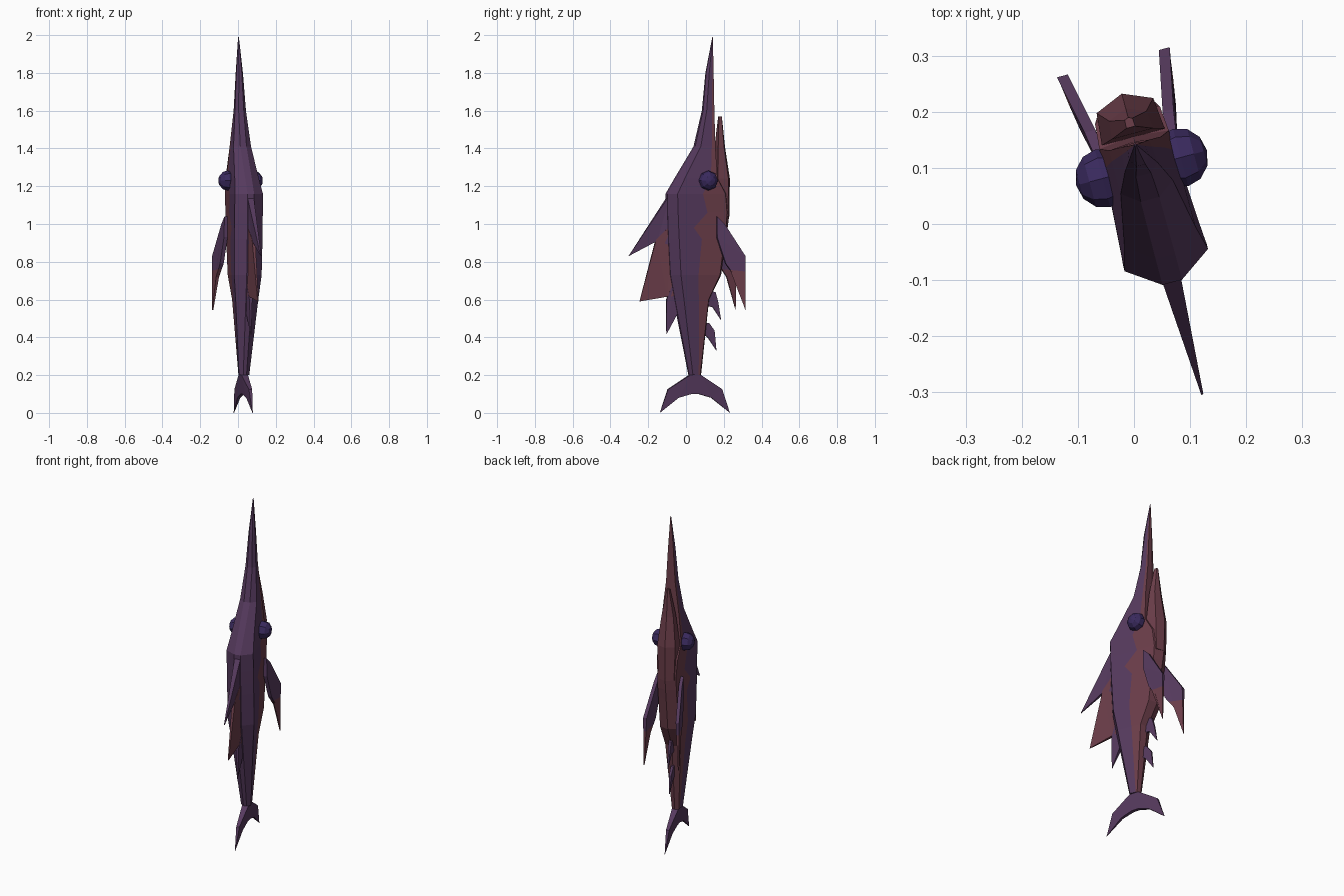
import bpy, bmesh, math
from mathutils import Vector

if "Cube" in bpy.data.objects:
    bpy.data.objects.remove(bpy.data.objects["Cube"])

# Fish frame: s = sideways, d = back(-) to belly(+), z = up; turned about z
TURN = math.radians(15)
CENTRE = 0.039


def P(s, d, z):
    s += CENTRE
    c, n = math.cos(TURN), math.sin(TURN)
    return Vector((s * c - d * n, s * n + d * c, z))


def material(name, rgb):
    m = bpy.data.materials.new(name)
    lin = [(v / 255 / 12.92 if v < 10.3 else ((v / 255 + 0.055) / 1.055) ** 2.4) for v in rgb]
    m.diffuse_color = (*lin, 1)
    m.use_nodes = True
    m.node_tree.nodes["Principled BSDF"].inputs["Base Color"].default_value = m.diffuse_color
    return m


PURPLE = material("purple_skin", (86, 58, 94))
RED = material("red_brown_skin", (108, 62, 74))
INDIGO = material("indigo_eye", (58, 42, 94))


def finish(bm, name, mats):
    bmesh.ops.recalc_face_normals(bm, faces=bm.faces)
    me = bpy.data.meshes.new(name)
    bm.to_mesh(me)
    bm.free()
    for m in mats:
        me.materials.append(m)
    ob = bpy.data.objects.new(name, me)
    bpy.context.collection.objects.link(ob)
    return ob


def loft(name, rings, mats, rule):
    """Skin closed rings of (s, d, z); rule(i) gives the colour of side strip i."""
    bm = bmesh.new()
    vs = [[bm.verts.new(P(*p)) for p in r] for r in rings]
    n = len(vs[0])
    for a, b in zip(vs, vs[1:]):
        for i in range(n):
            j = (i + 1) % n
            bm.faces.new((a[i], a[j], b[j], b[i])).material_index = rule(i)
    bm.faces.new(vs[0])
    bm.faces.new(vs[-1])
    return finish(bm, name, mats)


def fin(name, pts, mats, split=None):
    """Wedge fin from outline points (d, z, half thickness, sideways offset);
    faces below the split height take the second colour."""
    bm = bmesh.new()
    sides = [[bm.verts.new(P(s + k * t, d, z)) for d, z, t, s in pts] for k in (1, -1)]
    for side in sides:
        bm.faces.new(side)
    n = len(pts)
    for i in range(n):
        j = (i + 1) % n
        bm.faces.new((sides[0][i], sides[0][j], sides[1][j], sides[1][i]))
    bmesh.ops.triangulate(bm, faces=bm.faces[:])
    if split:
        bmesh.ops.bisect_plane(bm, geom=bm.verts[:] + bm.edges[:] + bm.faces[:],
                               plane_co=(0, 0, split[0]), plane_no=(0, split[1], 1))
        for f in bm.faces:
            c = f.calc_center_median()
            f.material_index = int(c.z + split[1] * c.y < split[0])
    return finish(bm, name, mats)


# Body and bill: z, back d, back half width, shoulder d, shoulder half width,
# lower d, lower half width, keel d, colour border fraction
SECTIONS = [
    (1.99, .134, .001, .135, .002, .136, .002, .137, .6),
    (1.80, .098, .008, .112, .018, .137, .015, .140, .7),
    (1.60, .080, .014, .095, .030, .138, .026, .142, .7),
    (1.41, .035, .017, .058, .048, .138, .048, .144, .75),
    (1.24, -.07, .018, -.035, .066, .145, .064, .152, .8),
    (1.16, -.118, .018, -.077, .077, .190, .060, .222, .53),
    (1.06, -.116, .018, -.074, .077, .200, .054, .228, .60),
    (0.98, -.113, .018, -.071, .077, .195, .054, .218, .32),
    (0.92, -.111, .018, -.068, .077, .186, .054, .209, .50),
    (0.73, -.100, .018, -.058, .075, .162, .052, .182, .45),
    (0.60, -.075, .016, -.038, .062, .102, .044, .116, .60),
    (0.20, .005, .009, .020, .028, .062, .020, .072, .80),
]
rings = []
for z, ta, tw, ua, uw, la, lw, k, f in SECTIONS:
    half = [(tw, ta), (uw, ua), (uw + f * (lw - uw), ua + f * (la - ua)), (lw, la)]
    ring = [(s, d, z) for s, d in half] + [(0, k, z)]
    ring += [(-s, d, z) for s, d in reversed(half)]
    rings.append(ring)
loft("body_and_bill", rings, [PURPLE, RED], lambda i: int(2 <= i <= 5))

# Lower jaw: z, inner d, outer d, half width
JAW = [(1.57, .168, .186, .008), (1.41, .156, .203, .038),
       (1.24, .150, .230, .058), (1.04, .150, .227, .050)]
loft("lower_jaw", [[(w, a, z), (w * .9, b - .022 * w / .058, z), (0, b, z),
                    (-w * .9, b - .022 * w / .058, z), (-w, a, z)] for z, a, b, w in JAW],
     [RED], lambda i: 0)

# Fins along the back
fin("front_dorsal_fin", [(-.10, 1.16, .018, 0), (-.325, .83, .002, 0), (-.17, .91, .008, 0),
                         (-.08, .88, .018, 0)], [PURPLE])
fin("middle_dorsal_fin", [(-.09, 1.0, .018, 0), (-.175, .92, .009, 0), (-.265, .59, .002, 0),
                          (-.115, .615, .008, 0), (-.06, .62, .016, 0)], [RED])
fin("rear_dorsal_fin", [(-.08, .70, .015, 0), (-.118, .60, .008, 0), (-.118, .415, .002, 0),
                        (-.062, .52, .010, 0), (-.03, .55, .012, 0)], [PURPLE])

# Small fins under the belly
fin("upper_belly_fin", [(.09, .65, .012, 0), (.15, .64, .008, 0), (.165, .585, .006, 0),
                        (.182, .49, .002, 0), (.135, .56, .006, 0), (.09, .57, .010, 0)], [PURPLE])
fin("lower_belly_fin", [(.085, .48, .010, 0), (.115, .475, .008, 0), (.145, .435, .006, 0),
                        (.156, .33, .002, 0), (.108, .40, .006, 0), (.08, .42, .008, 0)], [PURPLE])

# Crescent tail
half_tail = [(.035, .22, .020), (.068, .20, .018), (.186, .125, .009), (.230, .005, .001),
             (.128, .08, .008), (.058, .10, .010)]
outline = half_tail[1:] + [(.076 - d, z, t) for d, z, t in reversed(half_tail[1:])]
outline = [(d if d > .038 else d - (.038 - d) * .0, z - .005 * (z < .01), t) for d, z, t in outline]
fin("tail_fin", [(d, z, t, 0) for d, z, t in outline], [PURPLE])

# Paired side fins and eyes
for side, word in ((1, "right"), (-1, "left")):
    fin(word + "_side_fin",
        [(.14, 1.04, .008, side * .068), (.18, 1.00, .010, side * .072),
         (.288, .83, .010, side * .094), (.288, .545, .003, side * .100),
         (.235, .72, .008, side * .088), (.185, .79, .010, side * .078),
         (.14, .93, .010, side * .068)], [PURPLE, RED], (.78, .1))
    bm = bmesh.new()
    bmesh.ops.create_uvsphere(bm, u_segments=8, v_segments=6, radius=.053)
    for v in bm.verts:
        x, y, z = v.co
        v.co = P(side * (.072 + z * .92), .093 + y, 1.23 + x)
    finish(bm, word + "_eye", [INDIGO])
